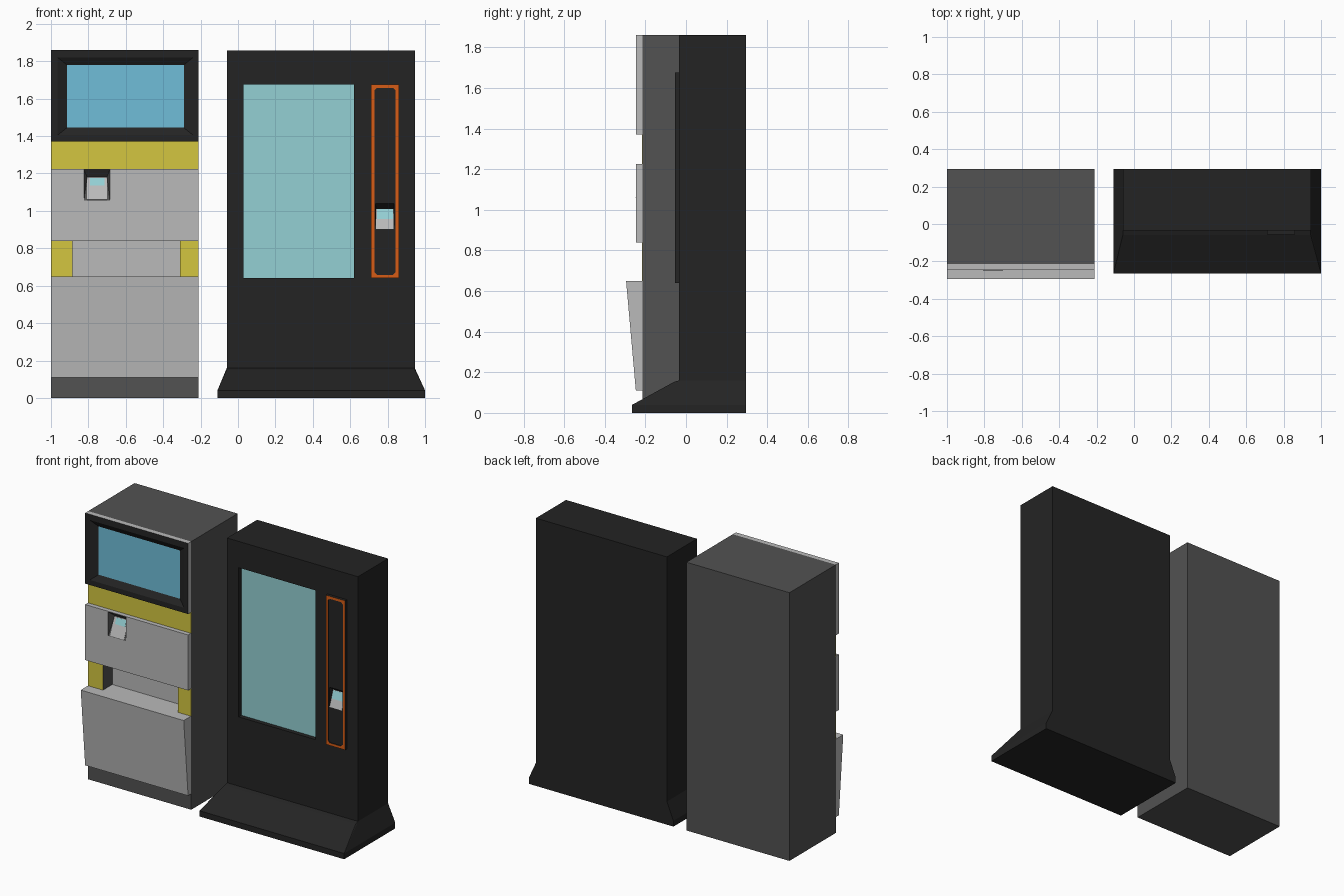
import bpy, bmesh, math
from itertools import product

if "Cube" in bpy.data.objects:
    bpy.data.objects.remove(bpy.data.objects["Cube"])


def colour(name, r, g, b):
    m = bpy.data.materials.new(name)
    lin = [((c / 255 + 0.055) / 1.055) ** 2.4 for c in (r, g, b)]
    m.diffuse_color = (*lin, 1)
    m.use_nodes = True
    m.node_tree.nodes["Principled BSDF"].inputs["Base Color"].default_value = m.diffuse_color
    return m


LIGHT = colour("light_grey", 186, 186, 186)
DARK = colour("dark_grey", 82, 82, 82)
BLACK = colour("black", 36, 36, 36)
YELLOW = colour("yellow", 212, 198, 64)
BLUE = colour("screen_blue", 112, 190, 217)
GLASS = colour("pale_glass", 148, 208, 212)
ORANGE = colour("orange", 214, 92, 22)


def hull(name, pts, mats, rule=None):
    """Convex solid around points; rule(normal) picks the material index."""
    bm = bmesh.new()
    for p in pts:
        bm.verts.new(p)
    bmesh.ops.convex_hull(bm, input=bm.verts[:])
    bmesh.ops.dissolve_limit(bm, angle_limit=math.radians(0.5),
                             verts=bm.verts[:], edges=bm.edges[:])
    bmesh.ops.recalc_face_normals(bm, faces=bm.faces[:])
    for f in bm.faces:
        f.normal_update()
        f.material_index = rule(f.normal) if rule else 0
    me = bpy.data.meshes.new(name)
    bm.to_mesh(me)
    bm.free()
    for m in mats:
        me.materials.append(m)
    ob = bpy.data.objects.new(name, me)
    bpy.context.collection.objects.link(ob)
    return ob


def box(name, x, y, z, mats, rule=None):
    return hull(name, list(product(x, y, z)), mats, rule)


def cut(cutter, *targets):
    """Subtract the cutter from each target, bake the result, drop the cutter."""
    cutter.hide_render = True
    for t in targets:
        mod = t.modifiers.new("cut", 'BOOLEAN')
        mod.operation = 'DIFFERENCE'
        mod.solver = 'EXACT'
        mod.object = cutter
        bpy.context.view_layer.update()
        dg = bpy.context.evaluated_depsgraph_get()
        me = bpy.data.meshes.new_from_object(t.evaluated_get(dg))
        t.modifiers.clear()
        t.data = me
    bpy.data.objects.remove(cutter)


def wedge(x, z, yf, back_x, back_z, yb, mats, index):
    """Recess cutter with a back that leans inward towards the top."""
    pts = list(product(x, (yf - 0.02, yf), z)) + [(bx, yb, back_z) for bx in back_x]
    return hull("recess_cutter", pts, mats, lambda n: index)


def slope_plate(name, x, lo, hi, a, b, lift, mat):
    """Thin plate on the line lo->hi (y, z), from fraction a to b."""
    dy, dz = hi[0] - lo[0], hi[1] - lo[1]
    k = lift / math.hypot(dy, dz)
    pts = []
    for t, s in product((a, b), (0, 1)):
        pts += [(px, lo[0] + dy * t - dz * k * s, lo[1] + dz * t + dy * k * s) for px in x]
    return hull(name, pts, [mat])


front = lambda n: int(n.y < -0.9)
back = lambda n: int(n.y > 0.9)

# ---------- Grey ticket machine ----------
AX, FY, PY, BY = (-1.0, -0.21), -0.213, -0.247, 0.295
cabinet = box("grey_cabinet", AX, (FY, BY), (0, 1.86), [DARK, LIGHT])

# tray recess: dark side walls, light back and floor
cut(box("tray_cutter", (-0.885, -0.31), (FY - 0.1, FY + 0.1), (0.65, 0.84),
        [DARK, LIGHT], lambda n: int(abs(n.x) < 0.5)), cabinet)

# yellow trim
T = (FY - 0.003, FY + 0.001)
box("yellow_band", AX, T, (1.225, 1.37), [YELLOW])
box("yellow_trim_left", (-1.0, -0.885), T, (0.65, 0.84), [YELLOW])
box("yellow_trim_right", (-0.31, -0.21), T, (0.65, 0.84), [YELLOW])

# display panel with bevelled, sunken screen
display = box("display_panel", AX, (PY, FY), (1.37, 1.86), [LIGHT, BLACK, BLUE], front)
sx, sz = (-0.914, -0.29), (1.445, 1.78)
rim = list(product((sx[0] - 0.05, sx[1] + 0.05), (PY - 0.02, PY), (sz[0] - 0.04, sz[1] + 0.04)))
cut(hull("screen_cutter", rim + list(product(sx, (PY + 0.025,), sz)),
         [LIGHT, BLACK, BLUE], lambda n: 2 if n.y > 0.95 else 1), display)

# middle panel with card reader recess
middle = box("middle_panel", AX, (PY, FY), (0.84, 1.225), [LIGHT, DARK])
cut(wedge((-0.824, -0.685), (1.055, 1.222), PY, (-0.807, -0.70), 1.18, PY + 0.05,
          [LIGHT, DARK], 1), middle)
cut(wedge((-0.824, -0.685), (1.055, 1.222), PY, (-0.807, -0.70), 1.18, PY + 0.05,
          [DARK, LIGHT], 0), cabinet)
lo, hi = (PY, 1.055), (PY + 0.05, 1.18)
slope_plate("card_reader", (-0.807, -0.70), lo, hi, 0.03, 0.98, 0.003, LIGHT)
slope_plate("card_reader_screen", (-0.79, -0.713), lo, hi, 0.63, 0.95, 0.005, GLASS)

# leaning lower panel
hull("lower_panel", [(x, y, z) for x in AX for y, z in
                     ((FY, 0.11), (PY, 0.11), (-0.295, 0.65), (FY, 0.65))], [LIGHT])

# ---------- Black vending machine ----------
BX, VY = (-0.06, 0.945), -0.035
body = box("vending_body", BX, (VY, BY), (0.16, 1.857), [BLACK, GLASS])

# flared base
base_pts = list(product((-0.11, 1.0), (-0.265, BY), (0, 0.04)))
base_pts += [(x, y, z) for x in BX for y, z in ((-0.06, 0.152), (VY, 0.16), (BY, 0.16))]
hull("vending_base", base_pts, [BLACK])

# sunken display window
cut(box("window_cutter", (0.03, 0.62), (VY - 0.1, VY + 0.03), (0.64, 1.675),
        [BLACK, GLASS], back), body)

# raised control panel with orange rim and chamfered inner field
CY = -0.055
control = box("control_panel", (0.712, 0.86), (CY, VY + 0.003), (0.64, 1.675),
              [BLACK, ORANGE], front)
x0, x1, z0, z1, c = 0.729, 0.843, 0.658, 1.657, 0.014
octagon = [(x0 + c, z0), (x1 - c, z0), (x1, z0 + c), (x1, z1 - c),
           (x1 - c, z1), (x0 + c, z1), (x0, z1 - c), (x0, z0 + c)]
cut(hull("field_cutter", [(x, y, z) for x, z in octagon for y in (CY - 0.02, CY + 0.006)],
         [BLACK, ORANGE], lambda n: 0), control)

# card reader recess in the control panel
RY = CY + 0.006
cut(wedge((0.735, 0.835), (0.9, 1.04), RY, (0.738, 0.832), 1.012, RY + 0.04,
          [BLACK, ORANGE], 0), control, body)
lo, hi = (RY, 0.9), (RY + 0.04, 1.012)
slope_plate("payment_reader", (0.738, 0.832), lo, hi, 0.03, 0.98, 0.003, LIGHT)
slope_plate("payment_screen", (0.742, 0.828), lo, hi, 0.5, 0.96, 0.005, GLASS)
